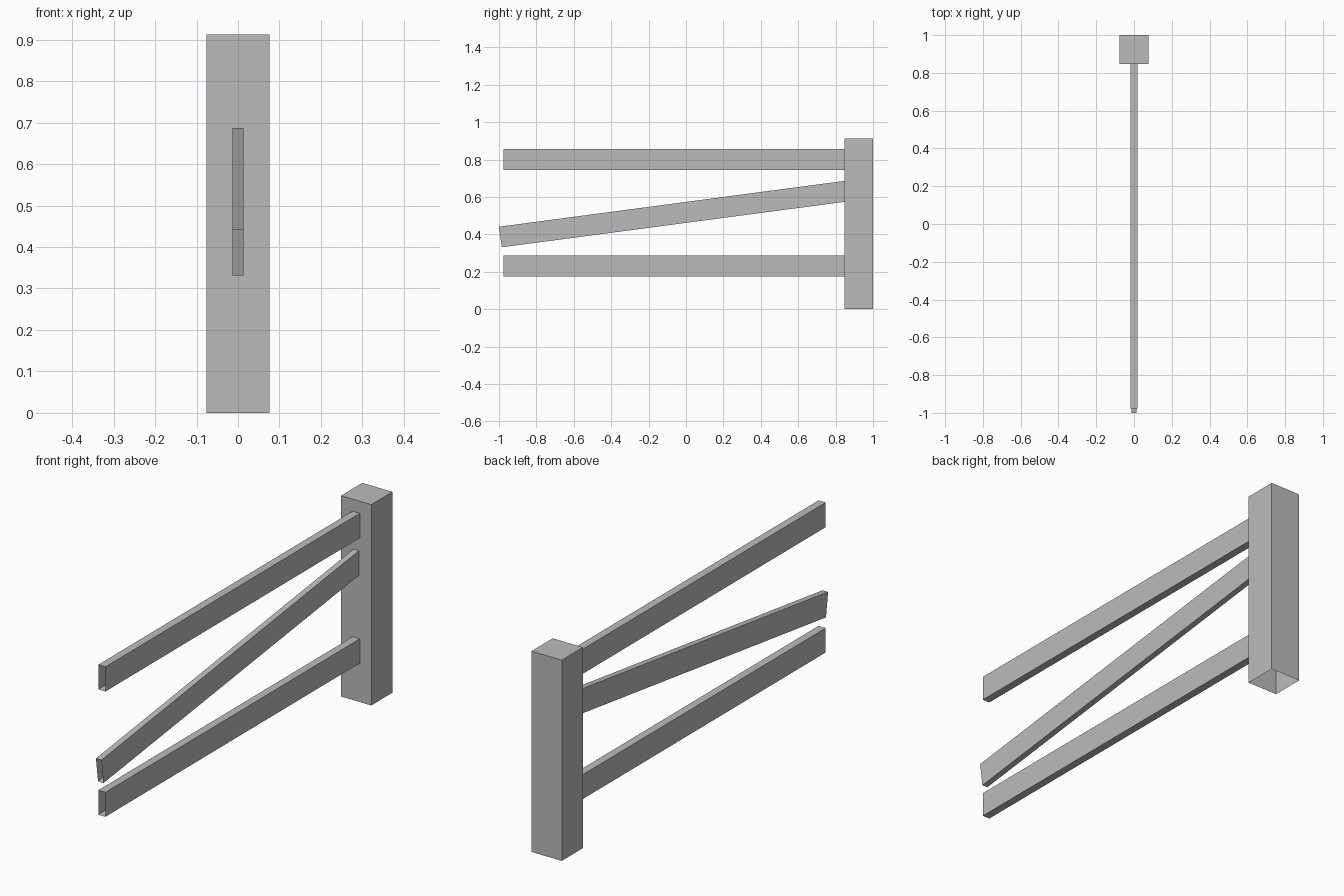
import bpy
import bmesh

default = bpy.data.objects.get("Cube")
if default:
    bpy.data.objects.remove(default, do_unlink=True)

grey = bpy.data.materials.new("weathered grey")
grey.use_nodes = True
colour = (0.5, 0.5, 0.5, 1)
grey.diffuse_color = colour
grey.node_tree.nodes["Principled BSDF"].inputs["Base Color"].default_value = colour


def hollow_beam(name, half_width, profile, open_sides):
    """Extrude a side profile of (y, z) points across x, leaving some sides open."""
    bm = bmesh.new()
    left, right = [[bm.verts.new((x, y, z)) for y, z in profile]
                   for x in (half_width, -half_width)]
    bm.faces.new(left)
    bm.faces.new(right[::-1])
    count = len(profile)
    for i in range(count):
        j = (i + 1) % count
        if i not in open_sides:
            bm.faces.new((left[j], left[i], right[i], right[j]))
    mesh = bpy.data.meshes.new(name)
    bm.to_mesh(mesh)
    bm.free()
    mesh.materials.append(grey)
    obj = bpy.data.objects.new(name, mesh)
    bpy.context.collection.objects.link(obj)
    return obj


def box_profile(y0, y1, z0, z1):
    # Sides in order: bottom, back, top, front
    return [(y0, z0), (y1, z0), (y1, z1), (y0, z1)]


POST_FRONT = 0.848

# Square post, open underneath
hollow_beam("post", 0.076, box_profile(POST_FRONT, 1, 0, 0.912), {0})

# Level rails, open at both ends
for name, bottom, top in (("upper_rail", 0.745, 0.857), ("lower_rail", 0.176, 0.287)):
    hollow_beam(name, 0.018, box_profile(-0.977, POST_FRONT, bottom, top), {1, 3})

# Fallen middle rail, cut square at the free end and flush with the post
hollow_beam("slanted_rail", 0.0137,
            [(-0.985, 0.331), (POST_FRONT, 0.574), (POST_FRONT, 0.686), (-1, 0.441)],
            {1, 3})
